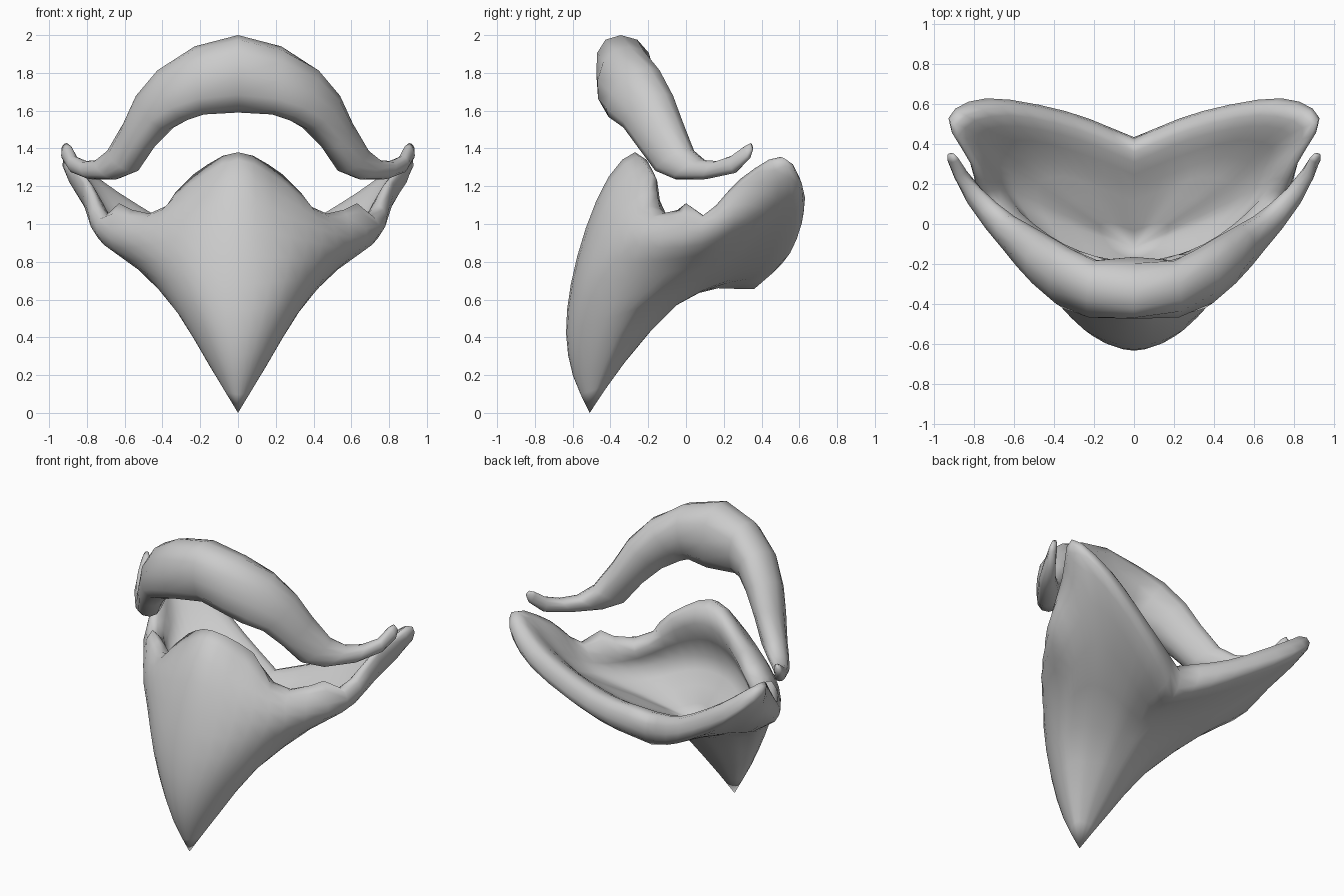
import bpy, bmesh, math
from mathutils import Vector as V

if "Cube" in bpy.data.objects:
    bpy.data.objects.remove(bpy.data.objects["Cube"])


def loft(name, rings, cap=False):
    """Skin a row of closed rings; collapsed rings become poles."""
    bm = bmesh.new()
    rows = [[bm.verts.new(p) for p in r] for r in rings]
    n = len(rows[0])
    for a, b in zip(rows, rows[1:]):
        for i in range(n):
            j = (i + 1) % n
            bm.faces.new((a[i], a[j], b[j], b[i]))
    if cap:
        bm.faces.new(rows[0])
        bm.faces.new(rows[-1])
    bmesh.ops.remove_doubles(bm, verts=bm.verts, dist=0.0005)
    bmesh.ops.recalc_face_normals(bm, faces=bm.faces)
    for f in bm.faces:
        f.smooth = True
    me = bpy.data.meshes.new(name)
    bm.to_mesh(me)
    bm.free()
    ob = bpy.data.objects.new(name, me)
    bpy.context.collection.objects.link(ob)
    return ob


def flip(p):
    return V((-p.x, p.y, p.z))


def spline(pts, sub, first=None):
    """Catmull-Rom through the points, with an optional ghost start point."""
    g = [first or pts[0] * 2 - pts[1]] + pts + [pts[-1] * 2 - pts[-2]]
    out = []
    for a, b, c, d in zip(g, g[1:], g[2:], g[3:]):
        for k in range(sub):
            t = k / sub
            out.append(0.5 * (2 * b + (c - a) * t + (2 * a - 5 * b + 4 * c - d) * t * t
                              + (3 * b - a - 3 * c + d) * t ** 3))
    return out + [pts[-1]]


def half_loop(pts):
    """Half outline from front centre round the cheek and tip to rear centre."""
    pts = [V(p) for p in pts]
    return spline(pts, 3, flip(pts[1]))


# Lower mask: half outlines, nine stations each
inner_deep = half_loop([(0, -.30, .98), (.2, -.26, .95), (.4, -.13, .88), (.55, .07, .87), (.61, .21, .92),
                        (.58, .31, .96), (.42, .33, .92), (.21, .26, .83), (0, .18, .77)])
inner_rim = half_loop([(0, -.18, 1.25), (.2, -.16, 1.16), (.42, -.06, 1.0), (.63, .12, 1.0), (.72, .28, 1.12),
                       (.78, .45, 1.24), (.58, .49, 1.11), (.27, .42, .94), (0, .31, .855)])
crest = half_loop([(0, -.27, 1.38), (.24, -.18, 1.26), (.47, -.13, 1.055), (.70, .09, 1.045), (.80, .29, 1.24),
                   (.89, .50, 1.355), (.66, .585, 1.185), (.31, .52, .97), (0, .40, .865)])
outer_rim = half_loop([(0, -.41, 1.25), (.27, -.35, 1.12), (.50, -.22, 1.0), (.75, .08, .99), (.825, .32, 1.16),
                       (.93, .53, 1.31), (.74, .63, 1.14), (.34, .565, .90), (0, .435, .76)])
cheek = half_loop([(0, -.53, .98), (.28, -.45, .93), (.52, -.25, .88), (.71, .08, .89), (.78, .33, 1.03),
                   (.83, .54, 1.15), (.62, .58, 1.0), (.28, .50, .79), (0, .36, .655)])
jaw = half_loop([(0, -.61, .68), (.25, -.53, .70), (.42, -.31, .71), (.53, .0, .76), (.57, .18, .82),
                 (.55, .30, .86), (.42, .32, .81), (.2, .25, .71), (0, .17, .66)])
low = half_loop([(0, -.635, .42), (.16, -.58, .45), (.28, -.43, .49), (.33, -.27, .55), (.31, -.18, .58),
                 (.26, -.12, .58), (.18, -.08, .575), (.09, -.055, .57), (0, -.05, .57)])

# Steep nose edge and small spike on the cheek rim
crest[4] = V((.33, -.195, 1.17))
crest[5] = V((.38, -.195, 1.095))
crest[7] = V((.56, -.04, 1.075))
crest[8] = V((.63, .0, 1.11))

chin = V((0, -.51, 0))
floor = V((0, -.12, .62))
near_chin = [chin + (p - chin) * .47 + V((0, -.03, 0)) for p in low]
inner_low = [p.lerp(floor, .45) for p in inner_deep]
n = len(crest)
levels = [[floor] * n, inner_low, inner_deep, inner_rim, crest, outer_rim,
          cheek, jaw, low, near_chin, [chin] * n]

# Smooth between the outlines, then mirror each into a full ring
columns = [spline([lev[i] for lev in levels], 2) for i in range(n)]
rings = []
for row in zip(*columns):
    row = list(row)
    rings.append(row + [flip(p) for p in row[-2:0:-1]])
loft("lower_mask", rings)

# Brow band: centre, half height vector, half thickness from middle to tip
stations = [((0, -.32, 1.795), (0, -.025, .205), .155),
            ((.205, -.325, 1.76), (.025, .025, .18), .145),
            ((.335, -.275, 1.69), (.065, .08, .14), .135),
            ((.44, -.20, 1.595), (.07, .09, .095), .12),
            ((.525, -.135, 1.47), (.055, .09, .07), .10),
            ((.61, -.06, 1.335), (.06, .08, .06), .08),
            ((.695, .02, 1.287), (.045, .07, .052), .065),
            ((.795, .135, 1.285), (.015, .03, .048), .05),
            ((.87, .25, 1.315), (0, -.01, .045), .035),
            ((.908, .325, 1.38), (-.015, -.01, .035), .025),
            ((.918, .348, 1.41), (-.01, -.005, .018), .014)]


def full(v):
    """Slightly squared round section."""
    return math.copysign(abs(v) ** .88, v)


centres = [V(s[0]) for s in stations]
half = []
for i, (c, up, thick) in enumerate(stations):
    before = centres[i - 1] if i else flip(centres[1])
    after = centres[min(i + 1, len(centres) - 1)]
    d = after - before
    side = V((-d.y, d.x, 0)).normalized() * thick
    half.append([V(c) + V(up) * full(math.cos(a)) + side * full(math.sin(a))
                 for a in (k * math.tau / 12 for k in range(12))])
band = [[flip(p) for p in r] for r in half[:0:-1]] + half
loft("brow_band", band, cap=True)
